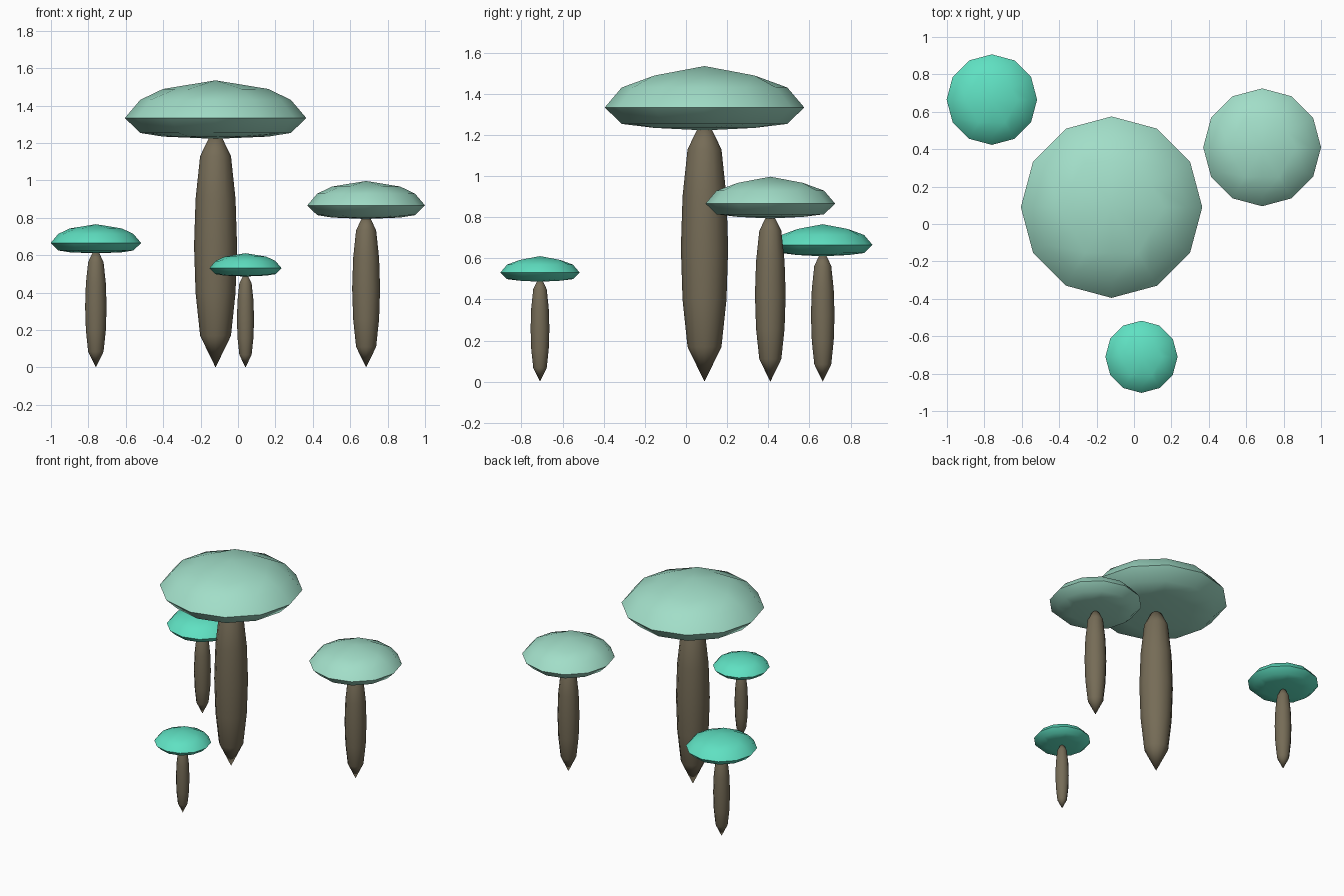
import bpy, bmesh, math

if "Cube" in bpy.data.objects:
    bpy.data.objects.remove(bpy.data.objects["Cube"], do_unlink=True)


def material(name, rgb):
    m = bpy.data.materials.new(name)
    m.use_nodes = True
    m.diffuse_color = (*rgb, 1)
    m.node_tree.nodes["Principled BSDF"].inputs["Base Color"].default_value = (*rgb, 1)
    return m


pale = material("pale_green", (0.36, 0.73, 0.58))
teal = material("teal_green", (0.115, 0.75, 0.54))
bark = material("stem_brown", (0.18, 0.15, 0.095))

SIDES = 12
# Profiles for a mushroom whose cap radius is 1: (radius, height, six-sided ring)
CAP = [(0, 2.52, False), (0.58, 2.545, True), (0.83, 2.585, False), (1, 2.75, False),
       (0.83, 2.95, False), (0.58, 3.07, True), (0, 3.165, False)]
STEM = [(0, 0, False), (0.17, 0.35, False), (0.22, 0.82, False), (0.237, 1.34, False),
        (0.22, 1.86, False), (0.17, 2.33, False), (0, 2.68, False)]


def turned(name, profile, size, place, mat):
    """Spin a closed profile around z; every ring shares the same number of sides."""
    bm = bmesh.new()
    rings = []
    for radius, height, six in profile:
        if radius == 0:
            rings.append([bm.verts.new((0, 0, height * size))] * SIDES)
            continue
        ring = []
        for i in range(SIDES):
            a = math.tau * i / SIDES
            r = radius * size * (math.cos(math.pi / 6) if six and i % 2 else 1)
            ring.append(bm.verts.new((r * math.cos(a), r * math.sin(a), height * size)))
        rings.append(ring)
    for low, high in zip(rings, rings[1:]):
        for i in range(SIDES):
            j = (i + 1) % SIDES
            corners = dict.fromkeys((low[i], low[j], high[j], high[i]))
            bm.faces.new(list(corners))
    bmesh.ops.recalc_face_normals(bm, faces=bm.faces)
    mesh = bpy.data.meshes.new(name)
    bm.to_mesh(mesh)
    bm.free()
    mesh.materials.append(mat)
    ob = bpy.data.objects.new(name, mesh)
    ob.location = (*place, 0)
    bpy.context.collection.objects.link(ob)
    bpy.ops.object.select_all(action="DESELECT")
    ob.select_set(True)
    bpy.context.view_layer.objects.active = ob
    bpy.ops.object.shade_smooth_by_angle(angle=math.radians(65))


# The four mushrooms: name, centre, cap radius, cap colour
for name, place, size, colour in [
    ("large", (-0.12, 0.09), 0.485, pale),
    ("medium", (0.685, 0.41), 0.315, pale),
    ("small", (-0.76, 0.665), 0.242, teal),
    ("tiny", (0.04, -0.71), 0.193, teal),
]:
    turned(name + "_cap", CAP, size, place, colour)
    turned(name + "_stem", STEM, size, place, bark)
